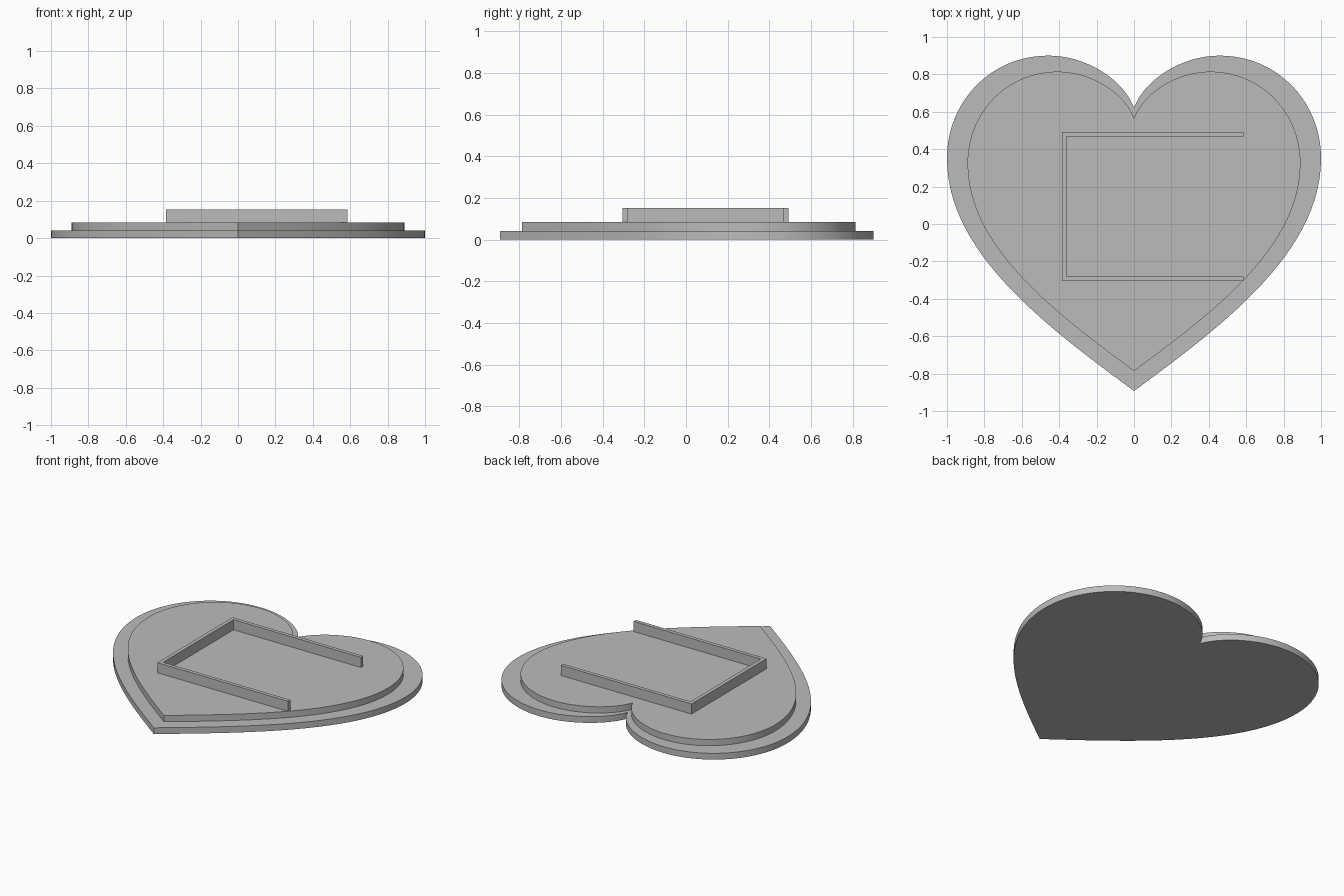
import bpy, bmesh
from math import radians
from mathutils import Vector
from mathutils.geometry import interpolate_bezier

cube = bpy.data.objects.get("Cube")
if cube:
    bpy.data.objects.remove(cube, do_unlink=True)

# Single plain grey
grey = bpy.data.materials.new("plain grey")
grey.use_nodes = True
colour = (0.5, 0.5, 0.5, 1)
grey.diffuse_color = colour
grey.node_tree.nodes["Principled BSDF"].inputs["Base Color"].default_value = colour


def extruded(name, outline, bottom, top):
    """Prism from a counter-clockwise outline."""
    bm = bmesh.new()
    base = bm.faces.new([bm.verts.new((x, y, bottom)) for x, y in outline])
    new = bmesh.ops.extrude_face_region(bm, geom=[base], use_keep_orig=True)["geom"]
    for v in new:
        if isinstance(v, bmesh.types.BMVert):
            v.co.z = top
    bmesh.ops.recalc_face_normals(bm, faces=bm.faces)
    mesh = bpy.data.meshes.new(name)
    bm.to_mesh(mesh)
    bm.free()
    mesh.materials.append(grey)
    obj = bpy.data.objects.new(name, mesh)
    bpy.context.collection.objects.link(obj)
    bpy.ops.object.select_all(action='DESELECT')
    obj.select_set(True)
    bpy.context.view_layer.objects.active = obj
    bpy.ops.object.shade_smooth_by_angle(angle=radians(30))
    return obj


# Right half of the heart, from tip to cleft: point, handle, handle, point
SEGMENTS = [
    ((0, -.893), (.45, -.56), (1, -.16), (1, .35)),
    ((1, .35), (1, .66), (.76, .9), (.46, .9)),
    ((.46, .9), (.24, .9), (.05, .76), (0, .62)),
]
half = []
for seg in SEGMENTS:
    pts = interpolate_bezier(*[Vector(p) for p in seg], 28)
    half += [(p.x, p.y) for p in pts[:-1]]
cleft = SEGMENTS[-1][-1]
heart = half + [cleft] + [(-x, y) for x, y in reversed(half[1:])]

# Stepped heart base
extruded("heart_base", heart, 0, .042)
extruded("heart_step", [(x * .89, y * .893 + .011) for x, y in heart], .042, .084)

# Three-sided raised rail, open towards +x
left, right, front, back, t = -.385, .585, -.305, .492, .025
rail = [(left, front), (right, front), (right, front + t), (left + t, front + t),
        (left + t, back - t), (right, back - t), (right, back), (left, back)]
extruded("raised_rail", rail, .084, .152)
